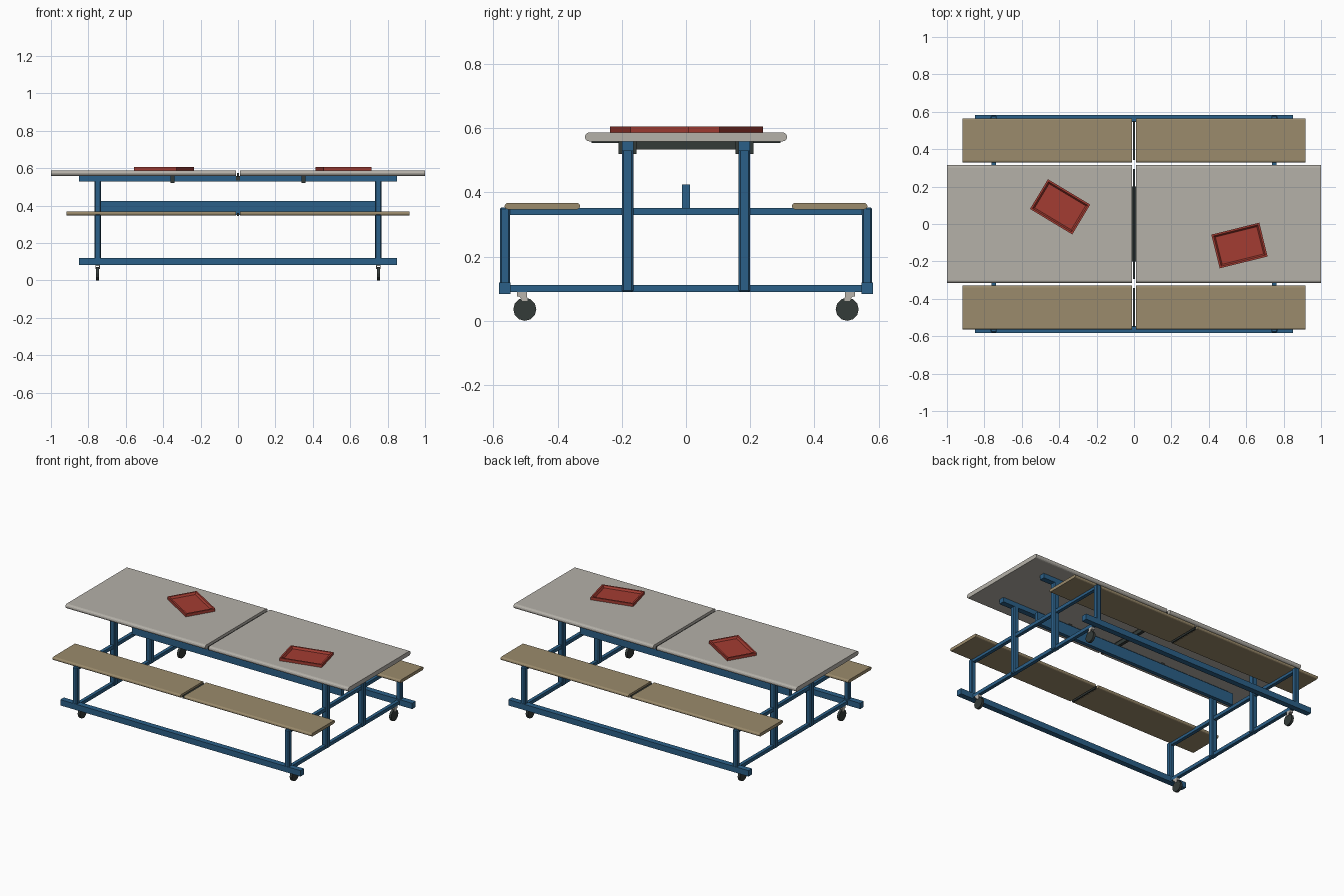
import bpy, math
from mathutils import Matrix, Vector

cube = bpy.data.objects.get("Cube")
if cube:
    bpy.data.objects.remove(cube)


def material(name, hex_code):
    rgb = [int(hex_code[i:i + 2], 16) / 255 for i in (0, 2, 4)]
    lin = [c / 12.92 if c < 0.04 else ((c + 0.055) / 1.055) ** 2.4 for c in rgb]
    m = bpy.data.materials.new(name)
    m.use_nodes = True
    m.diffuse_color = (*lin, 1)
    m.node_tree.nodes["Principled BSDF"].inputs["Base Color"].default_value = (*lin, 1)
    return m


BLUE = material("blue painted steel", "2b6088")
GREY = material("grey laminate", "b5b1a9")
WOOD = material("tan bench board", "9b8b6c")
RED = material("red tray", "a43c32")
DARK = material("dark rubber", "343b39")
LIGHT = material("light caster metal", "b9b4ac")


def mesh_object(name, verts, faces, mat):
    mesh = bpy.data.meshes.new(name)
    mesh.from_pydata(verts, [], faces)
    mesh.materials.append(mat)
    ob = bpy.data.objects.new(name, mesh)
    bpy.context.collection.objects.link(ob)
    return ob


def prism(name, profile, x0, x1, mat):
    """Extrude a counter-clockwise (y, z) profile along x."""
    n = len(profile)
    verts = [(x, y, z) for x in (x0, x1) for y, z in profile]
    faces = [list(range(n))[::-1], list(range(n, 2 * n))]
    faces += [(i, (i + 1) % n, (i + 1) % n + n, i + n) for i in range(n)]
    return mesh_object(name, verts, faces, mat)


def box(name, x, y, z, mat, bevel=0):
    """Box from (min, max) pairs, with optional rounded edges."""
    profile = [(y[0], z[0]), (y[1], z[0]), (y[1], z[1]), (y[0], z[1])]
    ob = prism(name, profile, x[0], x[1], mat)
    if bevel:
        mod = ob.modifiers.new("Bevel", "BEVEL")
        mod.width, mod.segments = bevel, 1
    return ob


def around(c, half):
    return (c - half, c + half)


def board(name, x, y, z, mat):
    """Board whose long edges are rounded over."""
    r, mid = (z[1] - z[0]) / 2, (z[0] + z[1]) / 2
    arc = [math.radians(a) for a in range(-90, 91, 30)]
    profile = [(y[1] - r + r * math.cos(a), mid + r * math.sin(a)) for a in arc]
    profile += [(y[0] + r - r * math.cos(a), mid - r * math.sin(a)) for a in arc]
    return prism(name, profile, x[0], x[1], mat)


# Table and bench boards, split at the fold
for s, side in ((1, "left"), (-1, "right")):
    board("table_top_" + side, sorted((s * 0.012, s)), (-0.315, 0.315), (0.559, 0.587), GREY)
    for t, end in ((-1, "front"), (1, "back")):
        board(f"bench_{end}_{side}", sorted((s * 0.012, s * 0.917)),
              sorted((t * 0.33, t * 0.565)), (0.347, 0.367), WOOD)

# Fold strips and hinge bar
box("table_fold_strip", around(0, 0.005), (-0.295, 0.295), (0.553, 0.575), DARK)
box("hinge_bar", around(0, 0.01), (-0.2, 0.2), (0.534, 0.559), DARK)
for t, end in ((-1, "front"), (1, "back")):
    box("bench_fold_strip_" + end, around(0, 0.005), around(t * 0.447, 0.105), (0.343, 0.36), DARK)

# Long rails
for t, end in ((-1, "front"), (1, "back")):
    box("floor_rail_" + end, around(0, 0.85), around(t * 0.564, 0.018), (0.083, 0.12), BLUE)
    box("table_rail_" + end, around(0, 0.85), around(t * 0.182, 0.018), (0.529, 0.559), BLUE)
    for s in (-1, 1):
        box("rail_bracket_" + end, around(s * 0.35, 0.011), around(t * 0.182, 0.028), (0.52, 0.559), DARK)
box("centre_beam", around(0, 0.74), around(0, 0.012), (0.35, 0.425), BLUE)

# End frames
for s, side in ((1, "left"), (-1, "right")):
    x = s * 0.75
    for height, z in (("lower", 0.101), ("upper", 0.341)):
        box(f"{height}_cross_bar_{side}", around(x, 0.011), around(0, 0.555), around(z, 0.011), BLUE)
    for t, end in ((-1, "front"), (1, "back")):
        box(f"table_post_{end}_{side}", around(x, 0.018), around(t * 0.182, 0.018), (0.09, 0.559), BLUE, 0.005)
        box(f"bench_post_{end}_{side}", around(x, 0.016), around(t * 0.564, 0.016), (0.1, 0.353), BLUE, 0.005)

        # Casters: twelve-sided wheel, fork cheeks and mounting plate
        ring = [(t * 0.502 + 0.036 * math.cos(i * math.pi / 6),
                 0.036 + 0.036 * math.sin(i * math.pi / 6)) for i in range(12)]
        prism(f"wheel_{end}_{side}", ring, x - 0.008, x + 0.008, DARK)
        fork = [(t * 0.502 - 0.008, 0.034), (t * 0.502 + 0.008, 0.034),
                (t * 0.511 + 0.016, 0.09), (t * 0.511 - 0.016, 0.09)]
        for k in (-1, 1):
            prism(f"fork_{end}_{side}", [(y, max(z, 0.062)) for y, z in fork],
                  *sorted((x + k * 0.008, x + k * 0.011)), LIGHT)
        box(f"caster_plate_{end}_{side}", around(x, 0.011), around(t * 0.511, 0.016), (0.076, 0.09), LIGHT)


# Serving trays with a sloped, recessed floor
def tray(name, centre, angle):
    rings = [(0, 0.587), (0, 0.605), (0.01, 0.605), (0.018, 0.593)]
    verts = [(sx * (0.132 - d), sy * (0.093 - d), z) for d, z in rings
             for sx, sy in ((-1, -1), (1, -1), (1, 1), (-1, 1))]
    faces = [(3, 2, 1, 0), (12, 13, 14, 15)]
    faces += [(4 * r + i, 4 * r + (i + 1) % 4, 4 * r + 4 + (i + 1) % 4, 4 * r + 4 + i)
              for r in range(3) for i in range(4)]
    ob = mesh_object(name, verts, faces, RED)
    ob.matrix_world = Matrix.Translation(Vector((*centre, 0))) @ Matrix.Rotation(math.radians(angle), 4, "Z")


tray("tray_right", (-0.395, 0.092), -31)
tray("tray_left", (0.564, -0.115), 14)
